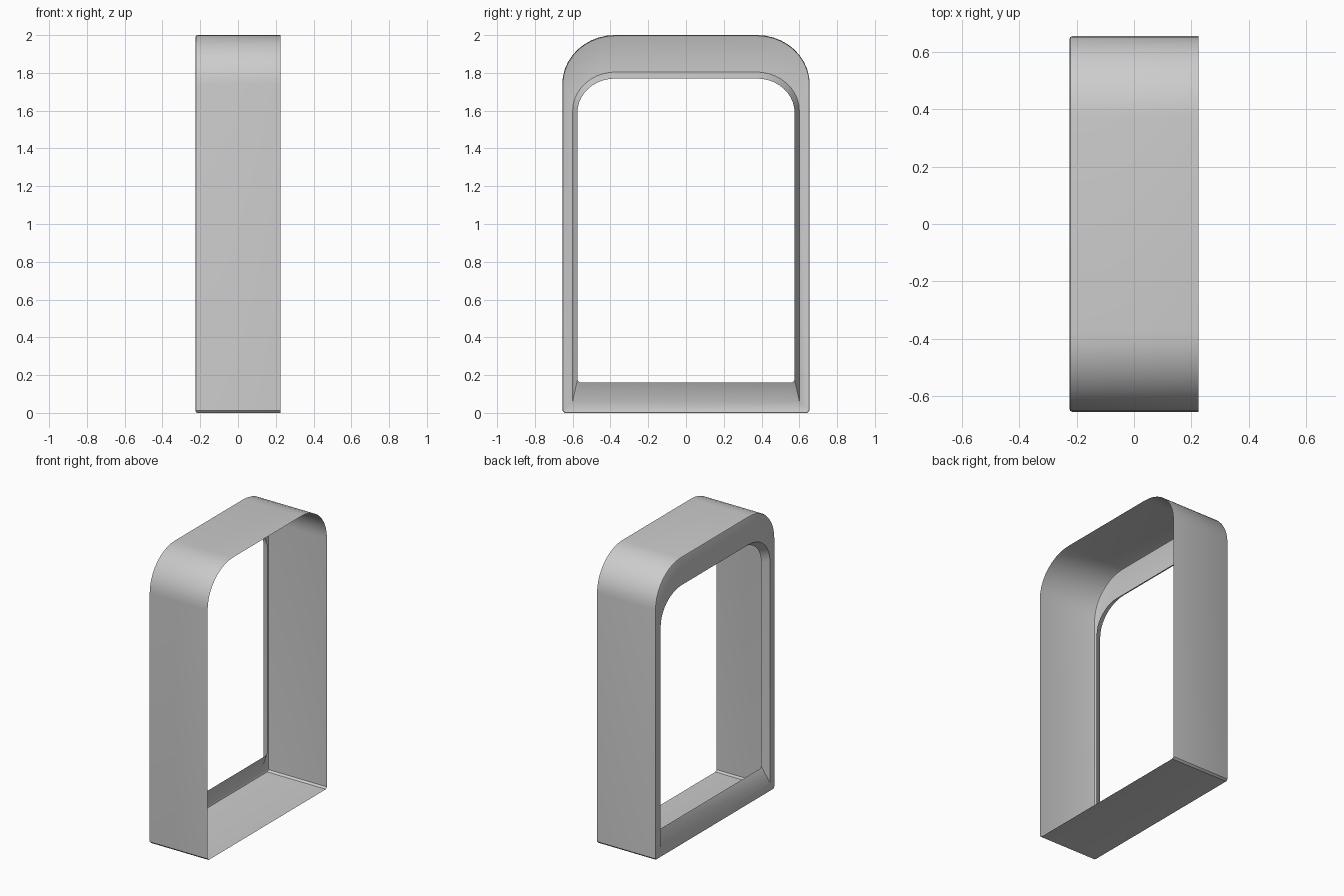
import bpy, bmesh
from math import sin, cos, pi

if "Cube" in bpy.data.objects:
    bpy.data.objects.remove(bpy.data.objects["Cube"])

SEG = 10  # steps per rounded top corner


def arch(x, half, bottom, top, ry, rz, foot):
    """Closed arch outline at depth x: rounded top corners, tiny chamfered feet."""
    right = [(half - foot, bottom), (half, bottom + foot)]
    for i in range(SEG + 1):
        a = pi / 2 * i / SEG
        right.append((half - ry + ry * cos(a), top - rz + rz * sin(a)))
    left = [(-y, z) for y, z in reversed(right)]
    return [(x, y, z) for y, z in right + left]


# Loops from the open end, round the bevelled rim, across the face, into the lip
loops = [
    arch(0.225, 0.655, 0.0, 2.0, 0.28, 0.26, 0.012),
    arch(-0.215, 0.655, 0.0, 2.0, 0.28, 0.26, 0.012),
    arch(-0.222, 0.652, 0.003, 1.997, 0.277, 0.257, 0.011),
    arch(-0.225, 0.645, 0.01, 1.99, 0.27, 0.25, 0.01),
    arch(-0.225, 0.60, 0.06, 1.805, 0.23, 0.205, 0.002),
    arch(-0.175, 0.575, 0.16, 1.77, 0.20, 0.18, 0.014),
]

# Arch frame: an open shell skinned through the loops
bm = bmesh.new()
rings = [[bm.verts.new(p) for p in loop] for loop in loops]
for a, b in zip(rings, rings[1:]):
    n = len(a)
    for i in range(n):
        j = (i + 1) % n
        bm.faces.new((a[i], a[j], b[j], b[i]))
bm.normal_update()
# Make the shell face outwards
top_face = max(bm.faces, key=lambda f: f.calc_center_median().z)
if top_face.normal.z < 0:
    bmesh.ops.reverse_faces(bm, faces=bm.faces[:])
mesh = bpy.data.meshes.new("arch_frame")
bm.to_mesh(mesh)
bm.free()
frame = bpy.data.objects.new("arch_frame", mesh)
bpy.context.collection.objects.link(frame)

# Smooth curves, crisp edges
bpy.context.view_layer.objects.active = frame
frame.select_set(True)
bpy.ops.object.shade_smooth_by_angle(angle=pi / 6)
